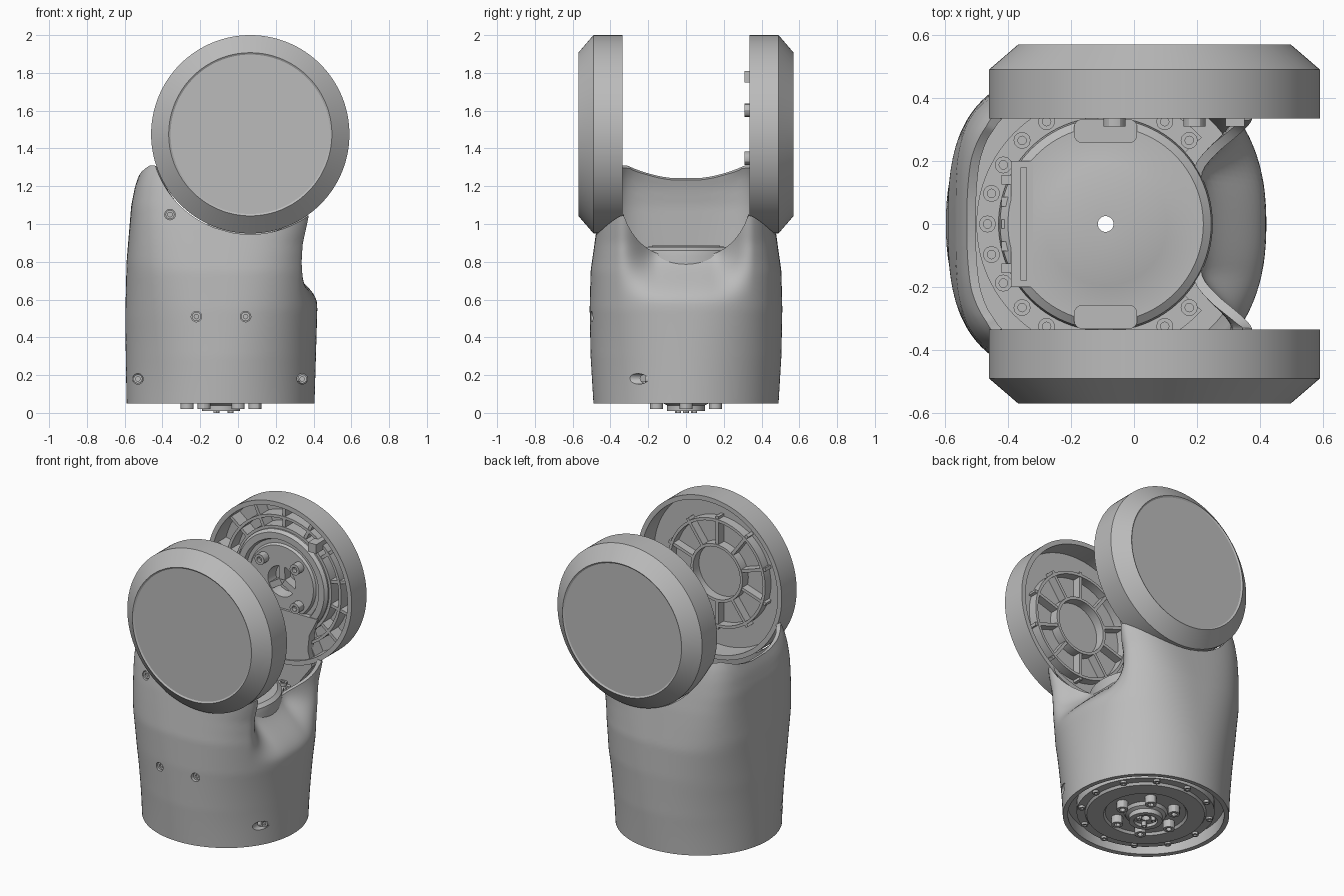
import bpy, bmesh, math
from mathutils import Matrix, Vector

cube = bpy.data.objects.get("Cube")
if cube:
    bpy.data.objects.remove(cube)

grey = bpy.data.materials.new("plain grey")
grey.use_nodes = True
grey.diffuse_color = (0.5, 0.5, 0.5, 1)
grey.node_tree.nodes["Principled BSDF"].inputs["Base Color"].default_value = (0.5, 0.5, 0.5, 1)

CX = -0.09                          # axis of the body and motor
HUB = Vector((0.065, 0, 1.475))     # axis of the two joint discs


def finish(name, bm, angle=30):
    mesh = bpy.data.meshes.new(name)
    bm.to_mesh(mesh)
    bm.free()
    ob = bpy.data.objects.new(name, mesh)
    bpy.context.collection.objects.link(ob)
    mesh.materials.append(grey)
    smooth(ob, angle)
    return ob


def smooth(ob, angle=30):
    bpy.ops.object.select_all(action='DESELECT')
    ob.select_set(True)
    bpy.context.view_layer.objects.active = ob
    bpy.ops.object.shade_smooth_by_angle(angle=math.radians(angle))


def frame(loc, axis=(0, 0, 1)):
    return Matrix.Translation(loc) @ Vector((0, 0, 1)).rotation_difference(Vector(axis)).to_matrix().to_4x4()


def lathe(bm, pts, mat, seg=96, start=0, sweep=360):
    """Revolve a closed (radius, height) outline."""
    full = sweep == 360
    n = seg if full else seg + 1
    part = bmesh.new()
    rows = []
    for i in range(n):
        a = math.radians(start + sweep * i / seg)
        rows.append([part.verts.new((r * math.cos(a), r * math.sin(a), h)) for r, h in pts])
    for i in range(seg):
        p, q = rows[i], rows[(i + 1) % n]
        for j in range(len(pts)):
            k = (j + 1) % len(pts)
            if pts[j][0] + pts[k][0] > 0:
                part.faces.new((p[j], q[j], q[k], p[k]))
    if not full:
        part.faces.new(rows[0])
        part.faces.new(rows[-1])
    bmesh.ops.remove_doubles(part, verts=part.verts, dist=1e-5)
    bmesh.ops.recalc_face_normals(part, faces=part.faces)
    part.transform(mat)
    tmp = bpy.data.meshes.new("tmp")
    part.to_mesh(tmp)
    part.free()
    bm.from_mesh(tmp)
    bpy.data.meshes.remove(tmp)


def box(bm, size, mat):
    bmesh.ops.create_cube(bm, size=1, matrix=mat @ Matrix.Diagonal((*size, 1)))


def bolt(bm, loc, axis, r, h):
    """Cap bolt with a hexagonal socket."""
    s = r * 0.5
    lathe(bm, [(0, 0), (r, 0), (r, h), (s, h), (s, h * 0.5), (0, h * 0.5)], frame(loc, axis), 12)


def ease(t):
    t = min(max(t, 0), 1)
    return t * t * (3 - 2 * t)


def track(z, keys):
    for (a, u), (b, v) in zip(keys, keys[1:]):
        if z <= b:
            return u + (v - u) * max(0, (z - a) / (b - a))
    return keys[-1][1]


# Body skin: round at the foot, squarer at the top, scooped on the +x side
LEFT = [(0.05, -0.59), (0.5, -0.597), (0.8, -0.59), (1.1, -0.565), (1.2, -0.545), (1.27, -0.52), (1.31, -0.495)]
RIGHT = [(0.05, 0.405), (0.55, 0.42), (0.8, 0.405), (0.9, 0.405), (1.05, 0.43)]
DEPTH = [(0.05, 0.49), (0.3, 0.505), (0.55, 0.51), (0.75, 0.505), (1.0, 0.47), (1.31, 0.41)]


def skin(a, z):
    n = 2 + 1.5 * max(0, (z - 0.05) / 0.95) ** 2.3
    lo, hi = track(z, LEFT), track(z, RIGHT)
    c, s = math.cos(a), math.sin(a)
    x = (lo + hi) / 2 + math.copysign(abs(c) ** (2 / n), c) * (hi - lo) / 2
    y = math.copysign(abs(s) ** (2 / n), s) * track(z, DEPTH)
    if c > 0:
        x -= 0.19 * ease((z - 0.58) / 0.28) * (1 - ease((abs(y) - 0.14) / 0.22))
    return x, y


def rim(a):
    """Height of the top edge, following the discs and the scoop."""
    z = 1.0
    for _ in range(8):
        x, y = skin(a, z)
        top = 1.24 + 0.07 * min(1, (y / 0.31) ** 2)
        reach = 0.53 ** 2 - (x - HUB.x) ** 2
        if reach > 0:
            top = min(top, HUB.z - math.sqrt(reach))
        if x > 0 and abs(y) < 0.36:
            top = min(top, 1.3 - 0.48 * (1 - (abs(y) / 0.36) ** 2.5) ** 0.4)
        z = (z + top) / 2
    return z


SEG, ROWS = 180, 40
bm = bmesh.new()
grid = []
for i in range(SEG):
    a = 2 * math.pi * (i + 0.5) / SEG
    top = rim(a)
    heights = [0.05 + (top - 0.05) * j / ROWS for j in range(ROWS + 1)]
    grid.append([bm.verts.new((*skin(a, z), z)) for z in heights])
for i in range(SEG):
    p, q = grid[i], grid[(i + 1) % SEG]
    for j in range(ROWS):
        bm.faces.new((p[j], q[j], q[j + 1], p[j + 1]))
body = finish("body_shell", bm)
solid = body.modifiers.new("wall", 'SOLIDIFY')
solid.thickness = 0.03
solid.offset = -1

# Screw holes drilled from the front, with the screws inside
SCREWS = [(-0.36, -0.43, 1.05), (-0.22, -0.48, 0.51), (0.04, -0.48, 0.51),
          (-0.53, -0.21, 0.18), (0.34, -0.21, 0.18)]
bm = bmesh.new()
for x, y, z in SCREWS:
    lathe(bm, [(0, -0.12), (0.028, -0.12), (0.028, 0.2), (0, 0.2)], frame((x, y, z), (0, -1, 0)), 24)
cutter = finish("hole_cutter", bm)
cutter.hide_render = True
cut = body.modifiers.new("holes", 'BOOLEAN')
cut.operation = 'DIFFERENCE'
cut.solver = 'EXACT'
cut.object = cutter
bpy.context.view_layer.objects.active = body
for m in ("wall", "holes"):
    bpy.ops.object.modifier_apply(modifier=m)
bpy.data.objects.remove(cutter)
smooth(body, 35)
bm = bmesh.new()
for x, y, z in SCREWS:
    bolt(bm, (x, y + 0.02, z), (0, -1, 0), 0.024, 0.025)
finish("front_screws", bm)

# Joint discs: bevelled caps, hollow on the inside, with ribs
for name, s, rings, ribs, near, far, tall in (("front", -1, (0.17, 0.335), 10, 0.17, 0.37, 0.06),
                                              ("back", 1, (0.33, 0.4), 14, 0.33, 0.495, 0.09)):
    mat = frame((HUB.x, 0, HUB.z), (0, s, 0))
    bm = bmesh.new()
    lathe(bm, [(0, 0.564), (0.422, 0.564), (0.432, 0.57), (0.525, 0.49), (0.525, 0.335),
               (0.495, 0.335), (0.495, 0.47), (0, 0.47)], mat, 128)
    finish(name + "_disc", bm, 25)
    bm = bmesh.new()
    for r in rings:
        lathe(bm, [(r, 0.47 - tall), (r + 0.018, 0.47 - tall), (r + 0.018, 0.475), (r, 0.475)], mat)
    for i in range(ribs):
        turn = Matrix.Rotation(math.tau * (i + 0.5) / ribs, 4, 'Z')
        spot = Matrix.Translation(((near + far) / 2, 0, 0.475 - tall / 2))
        box(bm, (far - near, 0.02, tall), mat @ turn @ spot)
    finish(name + "_disc_ribs", bm)

# Hub plate and neck inside the back disc
mat = frame((HUB.x, 0, HUB.z), (0, 1, 0))
bm = bmesh.new()
lathe(bm, [(0, 0.43), (0.09, 0.43), (0.1, 0.36), (0.23, 0.36), (0.24, 0.375), (0.265, 0.375),
           (0.275, 0.35), (0.315, 0.35), (0.33, 0.37), (0.33, 0.46), (0, 0.46)], mat)
for i in range(3):
    turn = Matrix.Rotation(math.tau * i / 3 + 0.5, 4, 'Z')
    box(bm, (0.1, 0.04, 0.06), mat @ turn @ Matrix.Translation((0.06, 0, 0.395)))
finish("back_hub", bm)
bm = bmesh.new()
for i in range(4):
    a = math.tau * (i + 0.5) / 4
    bolt(bm, (HUB.x + 0.18 * math.cos(a), 0.365, HUB.z + 0.18 * math.sin(a)), (0, -1, 0), 0.035, 0.055)
box(bm, (0.06, 0.12, 0.06), frame((0.32, 0.37, 1.78)))
finish("back_hub_bolts", bm)
bm = bmesh.new()
half = [(0.27, 1.3), (0.21, 1.18), (0.2, 1.08), (0.23, 0.98), (0.3, 0.86), (0.3, 0.78)]
outline = [(HUB.x - w, z) for w, z in half] + [(HUB.x - 0.1 + w * 0.8, z) for w, z in half[:3:-1]] \
    + [(HUB.x + w, z) for w, z in half[3::-1]]
face = bm.faces.new([bm.verts.new((x, 0.345, z)) for x, z in outline])
ext = bmesh.ops.extrude_face_region(bm, geom=[face])
bmesh.ops.translate(bm, vec=(0, 0.06, 0), verts=[v for v in ext["geom"] if isinstance(v, bmesh.types.BMVert)])
bmesh.ops.recalc_face_normals(bm, faces=bm.faces)
finish("back_neck", bm)

# Motor inside the body, with a bored centre and stepped underside
mat = frame((CX, 0, 0))
bm = bmesh.new()
lathe(bm, [(0.025, 0.88), (0.195, 0.88), (0.2, 0.878), (0.31, 0.878), (0.335, 0.86), (0.34, 0.83),
           (0.335, 0.7), (0.335, 0.17), (0.47, 0.17), (0.47, 0.13), (0.41, 0.13), (0.41, 0.07),
           (0.36, 0.07), (0.35, 0.055), (0.25, 0.055), (0.24, 0.07), (0.13, 0.07), (0.12, 0.05),
           (0.1, 0.04), (0.1, 0.01), (0.07, 0.01), (0.07, 0.03), (0.025, 0.03)], mat)
lathe(bm, [(0.33, 0.82), (0.41, 0.82), (0.41, 0.76), (0.33, 0.76)], mat, 80, 42, 276)
finish("motor", bm)
bm = bmesh.new()
for i in range(3, 22):
    a = math.tau * i / 24
    if abs(i - 6) > 1 and abs(i - 18) > 1:
        bolt(bm, (CX + 0.375 * math.cos(a), 0.375 * math.sin(a), 0.815), (0, 0, 1), 0.027, 0.025)
for count, r, size, z, h in ((12, 0.385, 0.02, 0.075, 0.02), (6, 0.18, 0.035, 0.075, 0.055), (3, 0.05, 0.016, 0.035, 0.035)):
    for i in range(count):
        a = math.tau * i / count
        bolt(bm, (CX + r * math.cos(a), r * math.sin(a), z), (0, 0, -1), size, h)
finish("motor_bolts", bm)

# Cable connector and the two side tabs on the motor top
bm = bmesh.new()
box(bm, (0.07, 0.4, 0.1), frame((-0.355, 0, 0.83)))
box(bm, (0.02, 0.36, 0.1), frame((-0.35, 0, 0.835)))
for i in range(5):
    box(bm, (0.04, 0.03, 0.06), frame((-0.4, -0.14 + 0.07 * i, 0.84)))
finish("cable_connector", bm)
bm = bmesh.new()
for s in (-1, 1):
    box(bm, (0.2, 0.075, 0.06), frame((CX, s * 0.295, 0.853)))
bmesh.ops.bevel(bm, geom=[e for e in bm.edges if abs(e.verts[0].co.z - e.verts[1].co.z) > 0.01],
                offset=0.025, segments=4, profile=0.5, affect='EDGES')
finish("motor_tabs", bm)
